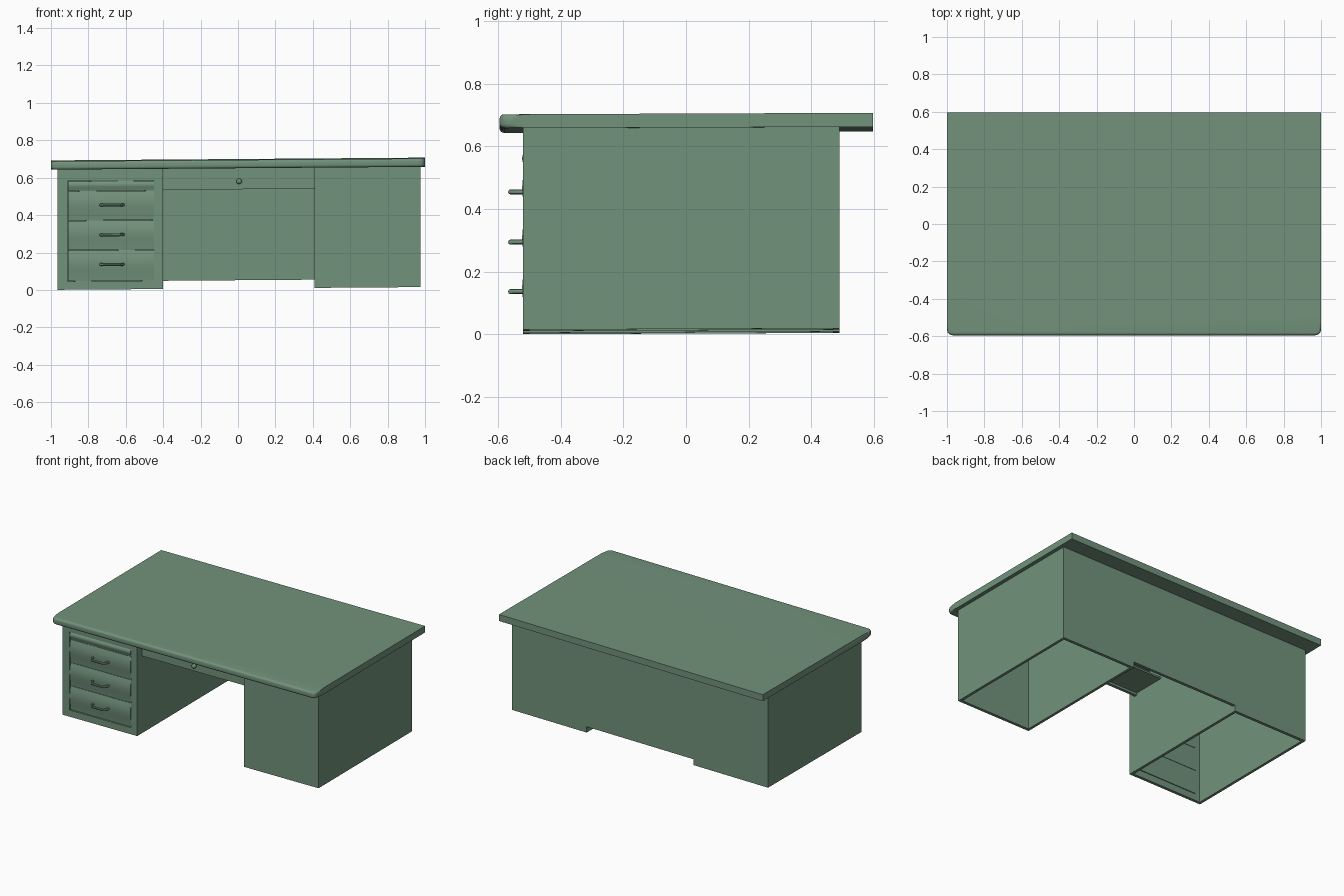
import bpy, bmesh, math
from mathutils import Vector, Matrix

if "Cube" in bpy.data.objects:
    bpy.data.objects.remove(bpy.data.objects["Cube"])

green = bpy.data.materials.new("muted_green")
green.diffuse_color = (0.17, 0.29, 0.20, 1)
green.use_nodes = True
green.node_tree.nodes["Principled BSDF"].inputs["Base Color"].default_value = green.diffuse_color


def finish(name, bm):
    """Turn a bmesh into an object, with the desk's very slight lean."""
    for v in bm.verts:
        v.co.z += 0.0075 * v.co.x + 0.004 * v.co.y + 0.010
    bmesh.ops.recalc_face_normals(bm, faces=bm.faces)
    me = bpy.data.meshes.new(name)
    bm.to_mesh(me)
    bm.free()
    me.materials.append(green)
    ob = bpy.data.objects.new(name, me)
    bpy.context.collection.objects.link(ob)
    bpy.context.view_layer.objects.active = ob
    ob.select_set(True)
    bpy.ops.object.shade_smooth_by_angle(angle=math.radians(40))
    ob.select_set(False)
    return ob


def add_box(bm, x0, x1, y0, y1, z0, z1):
    m = Matrix.Translation(((x0 + x1) / 2, (y0 + y1) / 2, (z0 + z1) / 2))
    m = m @ Matrix.Diagonal((x1 - x0, y1 - y0, z1 - z0, 1))
    return bmesh.ops.create_cube(bm, size=1, matrix=m)


def boxes(name, *dims):
    bm = bmesh.new()
    for d in dims:
        add_box(bm, *d)
    return finish(name, bm)


def prism(name, pts, offset):
    """Closed outline swept along an offset."""
    bm = bmesh.new()
    f = bm.faces.new([bm.verts.new(p) for p in pts])
    r = bmesh.ops.extrude_face_region(bm, geom=[f])
    bmesh.ops.translate(bm, vec=offset,
                        verts=[g for g in r["geom"] if isinstance(g, bmesh.types.BMVert)])
    return finish(name, bm)


# Tabletop with rounded front edge and front corners
bm = bmesh.new()
add_box(bm, -1, 1, -0.595, 0.597, 0.643, 0.6875)
corners = [e for e in bm.edges
           if all(v.co.y < 0 for v in e.verts)
           and abs(e.verts[0].co.z - e.verts[1].co.z) > 0.01]
bmesh.ops.bevel(bm, geom=corners, offset=0.03, segments=4, affect='EDGES', profile=0.5)
front = [e for e in bm.edges
         if all(v.co.y < -0.56 for v in e.verts)
         and abs(e.verts[0].co.z - e.verts[1].co.z) < 0.001]
bmesh.ops.bevel(bm, geom=front, offset=0.014, segments=4, affect='EDGES', profile=0.5)
finish("tabletop", bm)

# Back panel, notched under the knee space
xl, li, ri, xr, top = -0.965, -0.40, 0.41, 0.975, 0.645
prism("back_panel",
      [(x, 0.47, z) for x, z in ((xl, 0), (li, 0), (li, 0.04), (ri, 0.04),
                                 (ri, 0), (xr, 0), (xr, top), (xl, top))],
      (0, 0.02, 0))

# Right pedestal: plain shell, open underneath
t = 0.018
boxes("right_pedestal",
      (ri, ri + t, -0.52, 0.47, 0, top),
      (xr - t, xr, -0.52, 0.47, 0, top),
      (ri + t, xr - t, -0.52, -0.50, 0, top))

# Left pedestal: side walls and a front frame around the drawers
boxes("left_pedestal",
      (xl, xl + t, -0.52, 0.47, 0, top),
      (li - t, li, -0.52, 0.47, 0, top),
      (xl + t, -0.912, -0.52, -0.50, 0, top),
      (-0.448, li - t, -0.52, -0.50, 0, top),
      (-0.912, -0.448, -0.52, -0.50, 0, 0.045),
      (-0.912, -0.448, -0.52, -0.50, 0.58, top))


def bulged_front(name, x0, x1, y, z0, z1, bulge, back):
    """Gently rounded panel, fullest near its top."""
    pts = [(x0, back, z0)]
    for i in range(9):
        s = i / 8
        pts.append((x0, y - bulge * math.sin(math.pi * s ** 1.4), z0 + (z1 - z0) * s))
    pts.append((x0, back, z1))
    return prism(name, pts, (x1 - x0, 0, 0))


def handle(name, cx, z):
    path = [(-0.062, -0.51), (-0.058, -0.535), (-0.042, -0.560),
            (0.042, -0.560), (0.058, -0.535), (0.062, -0.51)]
    bm = bmesh.new()
    rings = []
    for i, (px, py) in enumerate(path):
        a, b = Vector(path[max(i - 1, 0)]), Vector(path[min(i + 1, 5)])
        d = (b - a).normalized()
        n = Vector((-d.y, d.x))
        rings.append([bm.verts.new((cx + px + n.x * 0.008 * math.cos(k * math.pi / 4),
                                    py + n.y * 0.008 * math.cos(k * math.pi / 4),
                                    z + 0.008 * math.sin(k * math.pi / 4)))
                      for k in range(8)])
    for r, s in zip(rings, rings[1:]):
        for k in range(8):
            bm.faces.new((r[k], r[(k + 1) % 8], s[(k + 1) % 8], s[k]))
    bm.faces.new(rings[0])
    bm.faces.new(rings[-1])
    finish(name, bm)


# Three drawers with handles, and the pull-out board above
for i, (z0, z1, hz) in enumerate(((0.047, 0.209, 0.134),
                                  (0.211, 0.368, 0.292),
                                  (0.370, 0.526, 0.452))):
    bulged_front(f"drawer_front_{i + 1}", -0.91, -0.45, -0.512, z0, z1, 0.011, -0.497)
    handle(f"drawer_handle_{i + 1}", -0.674, hz)
bulged_front("pull_out_board", -0.91, -0.45, -0.514, 0.528, 0.579, 0.009, -0.497)

# Centre drawer set back over the knee space, with its round knob
boxes("centre_drawer",
      (li, ri, -0.47, -0.45, 0.530, top),
      (li, ri, -0.45, -0.22, 0.545, 0.557))
bm = bmesh.new()
bmesh.ops.create_uvsphere(bm, u_segments=16, v_segments=10, radius=0.015,
                          matrix=Matrix.Translation((0.006, -0.485, 0.572)))
bmesh.ops.create_cone(bm, cap_ends=True, segments=12, radius1=0.007, radius2=0.007, depth=0.02,
                      matrix=Matrix.Translation((0.006, -0.475, 0.572))
                      @ Matrix.Rotation(math.pi / 2, 4, 'X'))
finish("centre_drawer_knob", bm)
